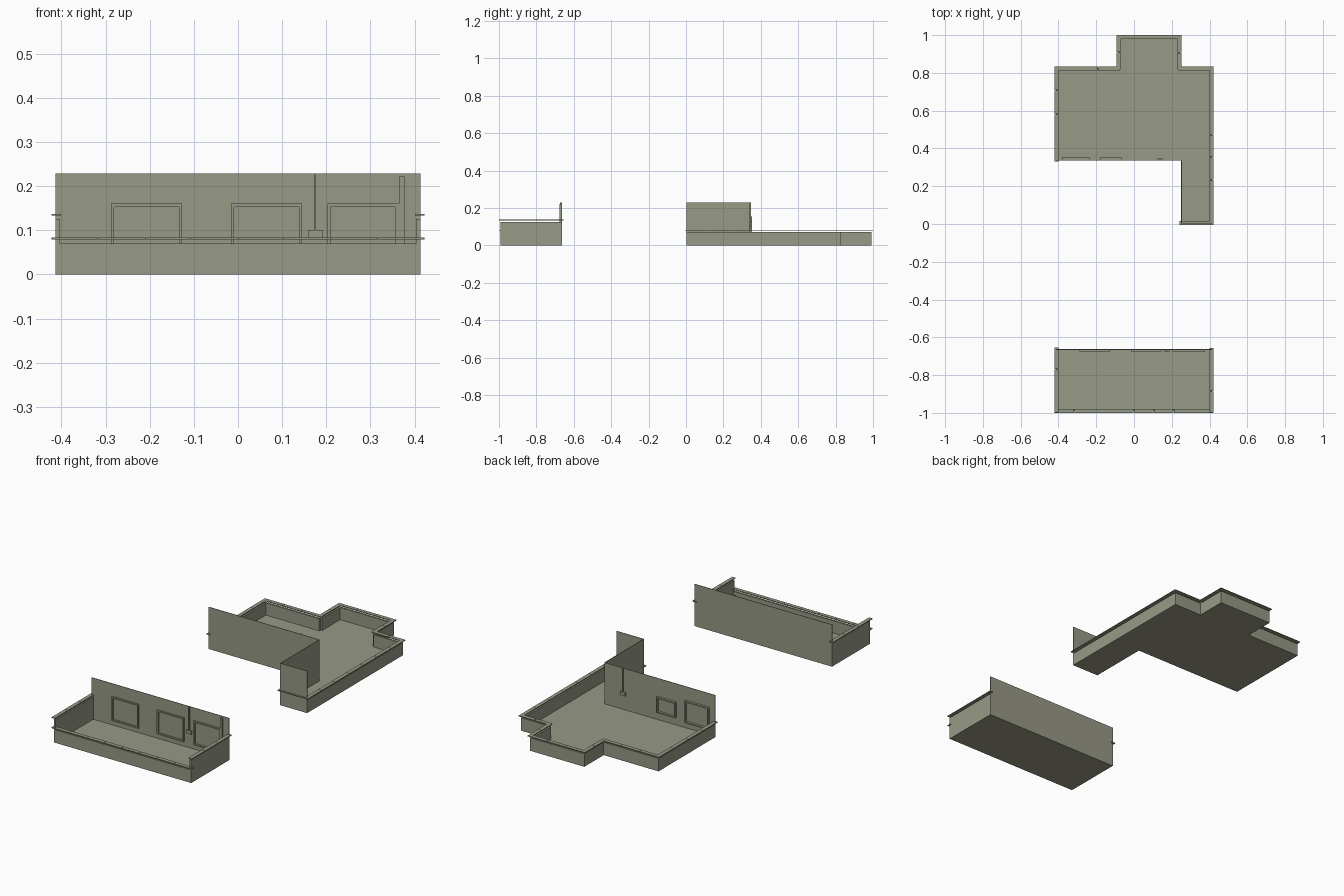
import bpy, bmesh, math
from mathutils import Vector

if "Cube" in bpy.data.objects:
    bpy.data.objects.remove(bpy.data.objects["Cube"])

# One flat stone colour for everything
stone = bpy.data.materials.new("warm_grey_stone")
stone.diffuse_color = (0.31, 0.32, 0.24, 1)
stone.use_nodes = True
stone.node_tree.nodes["Principled BSDF"].inputs["Base Color"].default_value = stone.diffuse_color


def finish(name, bm):
    bmesh.ops.recalc_face_normals(bm, faces=bm.faces)
    me = bpy.data.meshes.new(name)
    bm.to_mesh(me)
    bm.free()
    me.materials.append(stone)
    ob = bpy.data.objects.new(name, me)
    bpy.context.collection.objects.link(ob)
    return ob


def add_box(bm, x0, x1, y0, y1, z0, z1):
    geo = bmesh.ops.create_cube(bm, size=1)
    for v in geo["verts"]:
        v.co = Vector(((x0 + x1) / 2 + v.co.x * (x1 - x0),
                       (y0 + y1) / 2 + v.co.y * (y1 - y0),
                       (z0 + z1) / 2 + v.co.z * (z1 - z0)))


def strip(bm, p, q, outer, inner, z0, z1):
    """Box along the outline edge p-q (counter-clockwise, inside on the left)."""
    p, q = Vector(p), Vector(q)
    d = (q - p).normalized()
    n = Vector((-d.y, d.x))
    a, b = p - n * outer, q + n * inner
    add_box(bm, min(a.x, b.x), max(a.x, b.x), min(a.y, b.y), max(a.y, b.y), z0, z1)


def coping(bm, p, q, z):
    """Row of thin coping slabs floating just over the parapet."""
    p, q = Vector(p), Vector(q)
    d = (q - p).normalized()
    n = max(1, round((q - p).length / 0.11))
    p, q = p - d * 0.008, q + d * 0.008
    for i in range(n):
        a, b = p.lerp(q, i / n), p.lerp(q, (i + 1) / n)
        strip(bm, a, b - d * 0.0015, 0.009, 0.012, z, z + 0.004)


def floor(name, outline):
    bm = bmesh.new()
    bm.faces.new([bm.verts.new((x, y, 0)) for x, y in outline])
    geo = bmesh.ops.extrude_face_region(bm, geom=bm.faces[:])
    for v in geo["geom"]:
        if isinstance(v, bmesh.types.BMVert):
            v.co.z = 0.004
    finish(name, bm)


def terrace(name, outline, heights, copings):
    """Floor, one wall per outline edge and coping at the given heights."""
    floor(name + "_floor", outline)
    walls, caps = bmesh.new(), bmesh.new()
    for i, (h, c) in enumerate(zip(heights, copings)):
        p, q = outline[i], outline[(i + 1) % len(outline)]
        strip(walls, p, q, 0, 0.003 if h > 0.2 else 0.01, 0, h)
        if c:
            coping(caps, p, q, c)
    finish(name + "_walls", walls)
    finish(name + "_coping", caps)


def window(name, x0, x1, z0, z1, y0, y1, w=0.007):
    """Raised frame plus a slim pane."""
    bm = bmesh.new()
    add_box(bm, x0, x1, y0, y1, z1 - w, z1)
    add_box(bm, x0, x1, y0, y1, z0, z0 + w)
    for x in (x0, x1 - w):
        add_box(bm, x, x + w, y0, y1, z0 + w, z1 - w)
    finish(name, bm)


def drainpipe(name, x, y0, y1, z0, z1):
    """Slim pipe ending in a small collector box."""
    bm = bmesh.new()
    add_box(bm, x - 0.002, x + 0.002, y0, y1, z1, 0.228)
    add_box(bm, x - 0.016, x + 0.016, y0, y1, z0, z1)
    finish(name, bm)


X, LOW, MID, TALL = 0.413, 0.07, 0.125, 0.228

# Front balcony: low front, higher sides, tall house wall behind
terrace("front_balcony",
        [(-X, -0.991), (X, -0.991), (X, -0.663), (-X, -0.663)],
        [LOW, MID, TALL, MID], [0.079, 0.133, 0, 0.133])

# Rear terrace: L shape with a projecting bay and tall house walls
terrace("rear_terrace",
        [(-X, 0.337), (0.25, 0.337), (0.25, 0.003), (X, 0.003), (X, 0.825),
         (0.243, 0.825), (0.243, 0.991), (-0.083, 0.991), (-0.083, 0.825), (-X, 0.825)],
        [TALL, TALL, TALL] + [LOW] * 7,
        [0, 0, 0.079] + [0.079] * 7)

# Windows on the front house wall
for i, x in enumerate((-0.288, -0.016, 0.203)):
    window(f"front_window_{i + 1}", x, x + 0.161, 0.03, 0.16, -0.675, -0.665)

# Windows on the rear house wall
window("rear_window_1", -0.38, -0.235, 0.035, 0.155, 0.339, 0.352)
window("rear_window_2", -0.18, -0.065, 0.045, 0.13, 0.339, 0.352)

# Drainpipes and the slim door post
drainpipe("front_drainpipe", 0.175, -0.674, -0.665, 0.082, 0.1)
drainpipe("rear_drainpipe", 0.138, 0.339, 0.348, 0.082, 0.1)
bm = bmesh.new()
add_box(bm, 0.364, 0.377, -0.675, -0.665, 0.004, 0.222)
finish("door_post", bm)
